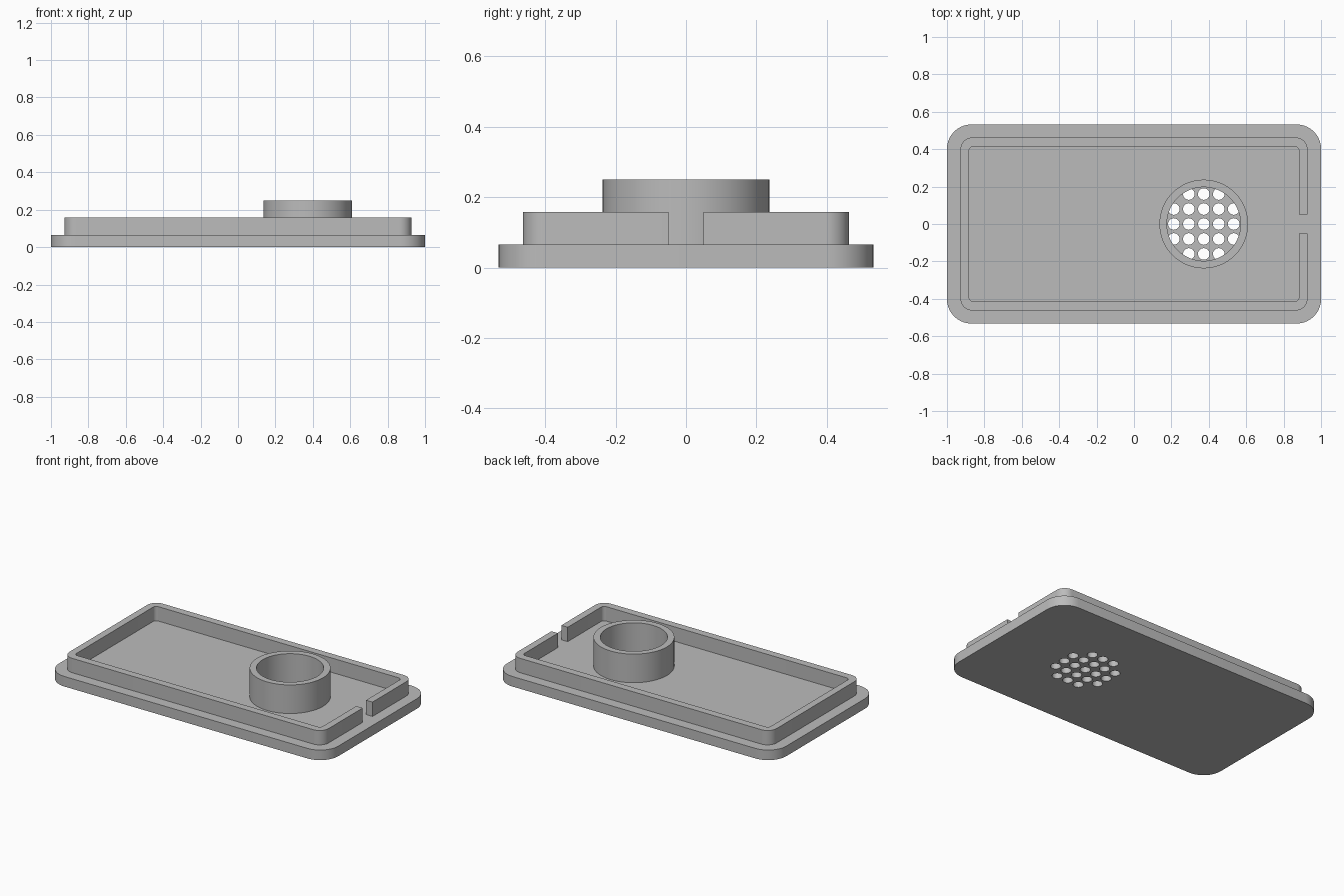
import bpy, bmesh
from math import cos, sin, pi, radians
from mathutils import Vector

cube = bpy.data.objects.get("Cube")
if cube:
    bpy.data.objects.remove(cube, do_unlink=True)

grey = bpy.data.materials.new("plain_grey")
grey.use_nodes = True
colour = (0.5, 0.5, 0.5, 1)
grey.diffuse_color = colour
grey.node_tree.nodes["Principled BSDF"].inputs["Base Color"].default_value = colour


def circle(cx, cy, r, sides):
    return [(cx + r * cos(2 * pi * i / sides), cy + r * sin(2 * pi * i / sides))
            for i in range(sides)]


def rounded_rect(hx, hy, r, steps=10):
    """Counter-clockwise outline that starts and ends on the +x side."""
    points = []
    for corner, (sx, sy) in enumerate([(1, 1), (-1, 1), (-1, -1), (1, -1)]):
        for i in range(steps + 1):
            a = (corner + i / steps) * pi / 2
            points.append((sx * (hx - r) + r * cos(a), sy * (hy - r) + r * sin(a)))
    return points


def prism(name, loops, z0, z1):
    """Extrude a flat region; the loops after the first are holes."""
    bm = bmesh.new()
    edges = []
    for loop in loops:
        verts = [bm.verts.new((x, y, z0)) for x, y in loop]
        edges += [bm.edges.new((verts[i - 1], verts[i])) for i in range(len(verts))]
    bmesh.ops.triangle_fill(bm, edges=edges, use_beauty=True, normal=Vector((0, 0, 1)))
    top = bmesh.ops.extrude_face_region(bm, geom=bm.faces[:], use_keep_orig=True)["geom"]
    bmesh.ops.translate(bm, vec=(0, 0, z1 - z0),
                        verts=[g for g in top if isinstance(g, bmesh.types.BMVert)])
    bmesh.ops.recalc_face_normals(bm, faces=bm.faces[:])
    mesh = bpy.data.meshes.new(name)
    bm.to_mesh(mesh)
    bm.free()
    mesh.materials.append(grey)
    obj = bpy.data.objects.new(name, mesh)
    bpy.context.collection.objects.link(obj)
    bpy.ops.object.select_all(action="DESELECT")
    obj.select_set(True)
    bpy.context.view_layer.objects.active = obj
    bpy.ops.object.shade_smooth_by_angle(angle=radians(30))
    return obj


BASE_TOP, RIM_TOP, RING_TOP = 0.065, 0.158, 0.25
RING_X, PITCH, GAP = 0.373, 0.08, 0.05

# Base plate with a round grille: a square grid without its corners
holes = [circle(RING_X + i * PITCH, j * PITCH, 0.031, 24)
         for i in range(-2, 3) for j in range(-2, 3) if abs(i * j) < 4]
prism("base_plate", [rounded_rect(1, 0.532, 0.13)] + holes, 0, BASE_TOP)

# Raised rim, open at a slot on the +x side
outer = [(0.928, GAP)] + rounded_rect(0.928, 0.463, 0.065) + [(0.928, -GAP)]
inner = [(0.882, GAP)] + rounded_rect(0.882, 0.414, 0.022) + [(0.882, -GAP)]
prism("rim_wall", [outer + inner[::-1]], BASE_TOP, RIM_TOP)

# Round collar above the grille
prism("grille_collar", [circle(RING_X, 0, 0.237, 96), circle(RING_X, 0, 0.197, 96)],
      BASE_TOP, RING_TOP)
